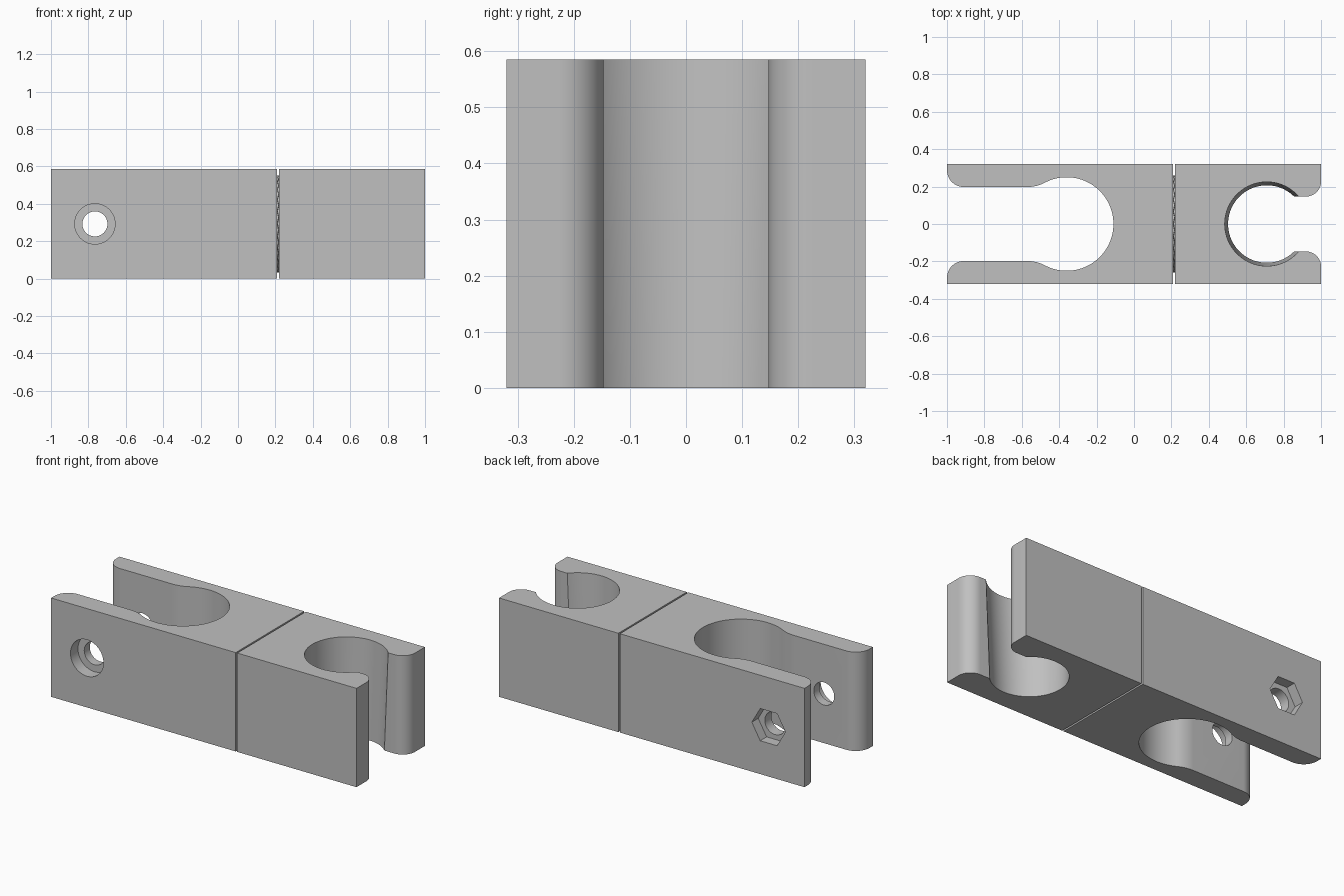
import bpy, bmesh
from math import sin, cos, pi, radians, degrees, asin, atan2

if "Cube" in bpy.data.objects:
    bpy.data.objects.remove(bpy.data.objects["Cube"])

HEIGHT, HALF_DEPTH = 0.585, 0.32
JOINT_A, JOINT_B = 0.209, 0.219      # facing ends of the two clamps
MID_Z = HEIGHT / 2

grey = bpy.data.materials.new("light grey plastic")
grey.use_nodes = True
grey.diffuse_color = (0.53, 0.53, 0.53, 1)
grey.node_tree.nodes["Principled BSDF"].inputs["Base Color"].default_value = grey.diffuse_color


def arc(cx, cy, r, start, end, steps):
    angles = [radians(start + (end - start) * i / steps) for i in range(steps + 1)]
    return [(cx + r * cos(a), cy + r * sin(a)) for a in angles]


def mirrored(upper):
    """Close a half outline that starts on the centre line."""
    return upper + [(x, -y) for x, y in reversed(upper[1:])]


def finish(name, bm):
    bmesh.ops.recalc_face_normals(bm, faces=bm.faces)
    mesh = bpy.data.meshes.new(name)
    bm.to_mesh(mesh)
    bm.free()
    mesh.materials.append(grey)
    obj = bpy.data.objects.new(name, mesh)
    bpy.context.collection.objects.link(obj)
    return obj


def loft(name, bottom, top):
    bm = bmesh.new()
    low = [bm.verts.new((x, y, 0)) for x, y in bottom]
    high = [bm.verts.new((x, y, HEIGHT)) for x, y in top]
    bm.faces.new(low)
    bm.faces.new(high)
    for i in range(len(low)):
        j = (i + 1) % len(low)
        bm.faces.new((low[i], low[j], high[j], high[i]))
    return finish(name, bm)


def activate(obj):
    bpy.ops.object.select_all(action='DESELECT')
    obj.select_set(True)
    bpy.context.view_layer.objects.active = obj


def smooth(obj):
    activate(obj)
    bpy.ops.object.shade_smooth_by_angle(angle=radians(30))


def drill(obj, sides, radius, y0, y1):
    """Cut a bolt recess or hole along y."""
    bpy.ops.mesh.primitive_cylinder_add(
        vertices=sides, radius=radius, depth=y1 - y0,
        location=(-0.765, (y0 + y1) / 2, MID_Z), rotation=(pi / 2, pi / 6, 0))
    cutter = bpy.context.object
    cutter.hide_render = True
    activate(obj)
    mod = obj.modifiers.new("drill", 'BOOLEAN')
    mod.operation, mod.solver, mod.object = 'DIFFERENCE', 'EXACT', cutter
    bpy.ops.object.modifier_apply(modifier=mod.name)
    bpy.data.objects.remove(cutter)


# Wide clamp: round seat blending into a straight slot
blend = degrees(atan2(0.398, -0.21))
wide = mirrored(
    arc(-0.36, 0, 0.25, 0, blend, 40)
    + arc(-0.57, 0.398, 0.2, blend - 180, -90, 10)[1:]
    + arc(-0.91, 0.288, 0.09, -90, -180, 16)
    + [(-1, HALF_DEPTH), (JOINT_A, HALF_DEPTH)])
wide_clamp = loft("wide_clamp", wide, wide)

# Bolt hole, round head recess in front, hex nut recess behind
drill(wide_clamp, 48, 0.067, -0.5, 0.5)
drill(wide_clamp, 48, 0.108, -0.5, -HALF_DEPTH + 0.07)
drill(wide_clamp, 6, 0.11, HALF_DEPTH - 0.06, 0.5)
smooth(wide_clamp)


# Narrow clamp: tapered snap-in seat with a tighter mouth
def snap_outline(r):
    mouth = 0.147
    return mirrored(
        arc(0.71, 0, r, 180, degrees(asin(mouth / r)), 48)
        + arc(0.92, mouth + 0.08, 0.08, -90, 0, 16)
        + [(1, HALF_DEPTH), (JOINT_B, HALF_DEPTH)])


smooth(loft("narrow_clamp", snap_outline(0.207), snap_outline(0.225)))


# Radial teeth that mesh between the two clamps
def toothed_disc(name, base, direction, phase, teeth=24, radius=0.26, tall=0.008):
    bm = bmesh.new()
    centre = bm.verts.new((base + direction * tall / 2, 0, MID_Z))
    rim, foot = [], []
    for i in range(teeth * 2):
        a = pi * i / teeth
        y, z = radius * cos(a), MID_Z + radius * sin(a)
        rim.append(bm.verts.new((base + direction * tall * ((i + phase) % 2), y, z)))
        foot.append(bm.verts.new((base - direction * 0.003, y, z)))
    for i in range(teeth * 2):
        j = (i + 1) % (teeth * 2)
        bm.faces.new((centre, rim[i], rim[j]))
        bm.faces.new((rim[i], foot[i], foot[j], rim[j]))
    bm.faces.new(foot)
    return finish(name, bm)


toothed_disc("wide_clamp_teeth", JOINT_A, 1, 0)
toothed_disc("narrow_clamp_teeth", JOINT_B, -1, 1)
